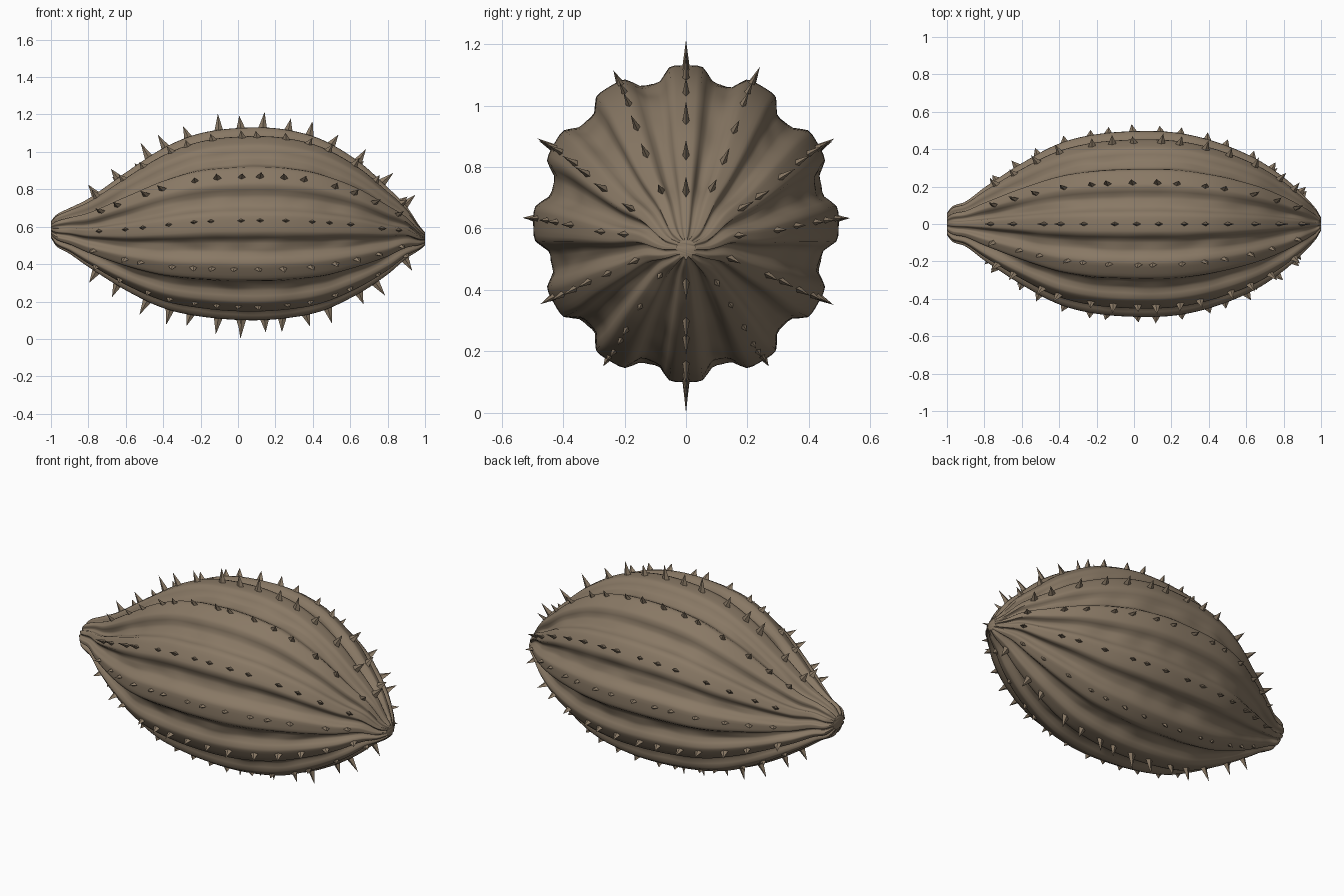
import bpy, bmesh, math, random
from mathutils import Vector, noise

random.seed(4)
old = bpy.data.objects.get("Cube")
if old:
    bpy.data.objects.remove(old, do_unlink=True)

RIBS, RINGS, SEGS = 12, 110, 168
STEP = math.tau / RIBS

husk = bpy.data.materials.new("husk brown")
husk.use_nodes = True
colour = (0.25, 0.19, 0.13, 1)
husk.diffuse_color = colour
husk.node_tree.nodes["Principled BSDF"].inputs["Base Color"].default_value = colour

# Outline stations: x, top height, bottom height, half width
OUTLINE = [
    (-1.0, .63, .54, .06), (-.97, .665, .495, .095), (-.9, .7, .455, .12),
    (-.8, .75, .385, .195), (-.6, .89, .26, .325), (-.4, 1.02, .165, .43),
    (-.2, 1.1, .12, .48), (.05, 1.13, .1, .497), (.25, 1.12, .11, .485),
    (.45, 1.065, .15, .435), (.65, .945, .245, .35), (.8, .81, .345, .25),
    (.9, .71, .43, .16), (.97, .605, .475, .085), (1.0, .57, .5, .035)]


def outline(x):
    """Smoothly interpolated centre height, half height and half width."""
    last = len(OUTLINE) - 1
    i = max(k for k in range(last) if OUTLINE[k][0] <= x or k == 0)
    p = [OUTLINE[min(max(i + k, 0), last)] for k in (-1, 0, 1, 2)]
    h = p[2][0] - p[1][0]
    t = (x - p[1][0]) / h
    vals = []
    for c in (1, 2, 3):
        m1 = (p[2][c] - p[0][c]) / (p[2][0] - p[0][0]) * h
        m2 = (p[3][c] - p[1][c]) / (p[3][0] - p[1][0]) * h
        a, b = p[1][c], p[2][c]
        vals.append(a + m1 * t + (3 * (b - a) - 2 * m1 - m2) * t * t
                    + (2 * (a - b) + m1 + m2) * t ** 3)
    top, bottom, half = vals
    return (top + bottom) / 2, (top - bottom) / 2, half


def surface(x, angle):
    """Point on the ribbed husk; angle runs from the top towards +y."""
    cz, rz, ry = outline(x)
    off = abs((angle / STEP + .5) % 1 - .5) * 2
    s = min(max((off - .35) / .45, 0), 1)
    groove = s * s * (3 - 2 * s)
    depth = min(.046, .2 * ry) * groove
    dent = noise.noise(Vector((x * 7, math.sin(angle) * 5, math.cos(angle) * 5)))
    depth += dent * .012 * groove * min(1, ry * 3)
    return Vector((x, (ry - depth) * math.sin(angle),
                   cz + (rz - depth) * math.cos(angle)))


def make_object(name, bm):
    bmesh.ops.recalc_face_normals(bm, faces=bm.faces)
    mesh = bpy.data.meshes.new(name)
    bm.to_mesh(mesh)
    bm.free()
    mesh.materials.append(husk)
    ob = bpy.data.objects.new(name, mesh)
    bpy.context.collection.objects.link(ob)
    return ob


# Ribbed seed husk, with rings crowded towards both ends
bm = bmesh.new()
rings = []
for i in range(RINGS + 1):
    x = -math.cos(math.pi * i / RINGS)
    rings.append([bm.verts.new(surface(x, math.tau * j / SEGS)) for j in range(SEGS)])
for a, b in zip(rings, rings[1:]):
    for j in range(SEGS):
        k = (j + 1) % SEGS
        bm.faces.new((a[j], a[k], b[k], b[j]))
bm.faces.new(rings[0])
bm.faces.new(rings[-1])
body = make_object("ribbed_husk", bm)
bpy.context.view_layer.objects.active = body
body.select_set(True)
bpy.ops.object.shade_smooth_by_angle(angle=math.radians(50))

# Flattened thorns along the crest of every rib
bm = bmesh.new()


def thorn(x, angle, length):
    base = surface(x, angle)
    along = (surface(x + .01, angle) - surface(x - .01, angle)).normalized()
    side = Vector((0, math.cos(angle), -math.sin(angle)))
    out = side.cross(along).normalized()
    if out.dot(Vector((0, math.sin(angle), math.cos(angle)))) < 0:
        out = -out
    root = base - out * .006
    tip = bm.verts.new(base + out * length + along * random.uniform(-.012, .012))
    ring = [bm.verts.new(root + d) for d in
            (along * .024, side * .012, along * -.024, side * -.012)]
    for a, b in zip(ring, ring[1:] + ring[:1]):
        bm.faces.new((a, b, tip))
    bm.faces.new(ring)


# Thorn rows from top to bottom: angle in degrees, length
ROWS = [(0, .085), (26, .05), (61, .055), (88, .038), (118, .05), (149, .025), (180, .08)]
for degrees, length in ROWS:
    for sign in ((1,) if degrees in (0, 180) else (1, -1)):
        for n in range(14):
            x = -.75 + n * .125 + random.uniform(-.025, .025)
            thorn(x, sign * math.radians(degrees), length * random.uniform(.7, 1.08))
thorn(.02, math.pi, .1)
make_object("thorns", bm)
